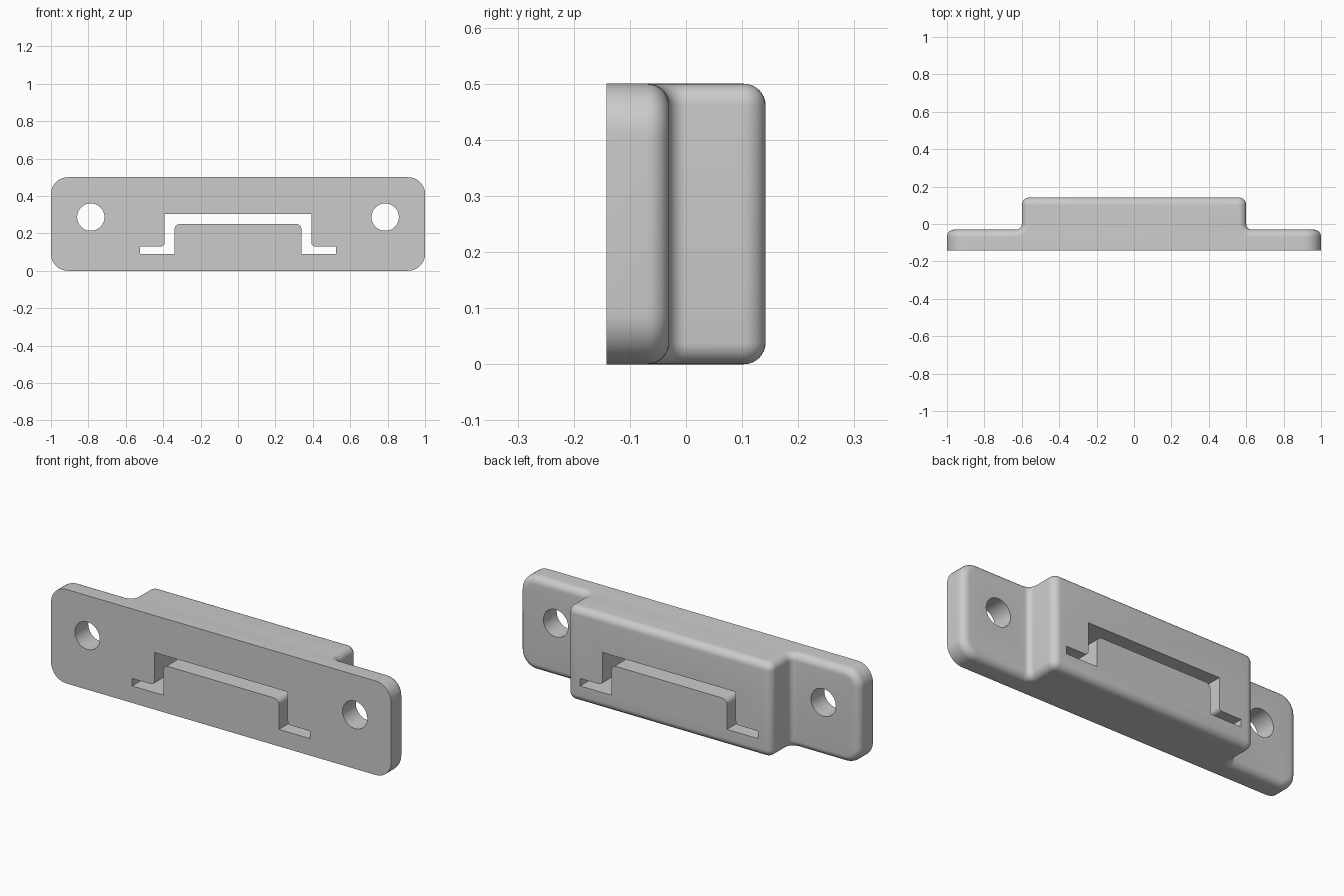
import bpy
import bmesh
import math
from mathutils import Vector

cube = bpy.data.objects.get("Cube")
if cube:
    bpy.data.objects.remove(cube, do_unlink=True)

FRONT, STEP, BACK = -0.142, -0.03, 0.142
HALF, BLOCK, HEIGHT = 1.0, 0.6, 0.5

grey = bpy.data.materials.new("light grey")
grey.use_nodes = True
colour = (0.6, 0.6, 0.6, 1)
grey.diffuse_color = colour
grey.node_tree.nodes["Principled BSDF"].inputs["Base Color"].default_value = colour


def add_object(name, bm):
    bmesh.ops.recalc_face_normals(bm, faces=bm.faces)
    mesh = bpy.data.meshes.new(name)
    bm.to_mesh(mesh)
    bm.free()
    mesh.materials.append(grey)
    obj = bpy.data.objects.new(name, mesh)
    bpy.context.collection.objects.link(obj)
    return obj


def prism(points, direction):
    """Closed polygon extruded along a vector."""
    bm = bmesh.new()
    face = bm.faces.new([bm.verts.new(p) for p in points])
    ext = bmesh.ops.extrude_face_region(bm, geom=[face])
    moved = [v for v in ext["geom"] if isinstance(v, bmesh.types.BMVert)]
    bmesh.ops.translate(bm, verts=moved, vec=direction)
    bmesh.ops.recalc_face_normals(bm, faces=bm.faces)
    return bm


def round_edges(bm, radius, segments, test):
    edges = [e for e in bm.edges if test(e)]
    bmesh.ops.bevel(bm, geom=edges, offset=radius, offset_type='OFFSET',
                    segments=segments, profile=0.5, affect='EDGES',
                    clamp_overlap=False)
    bm.normal_update()


def along(edge, axis):
    d = edge.verts[1].co - edge.verts[0].co
    return abs(d[axis]) > 0.999 * d.length


def middle(edge):
    return (edge.verts[0].co + edge.verts[1].co) / 2


def is_outline(face):
    n = face.normal
    return abs(n.y) < 0.01 and (abs(n.z) > 0.01 or
                                abs(face.calc_center_median().x) > 0.95)


# Stepped body: mounting plate with the raised block behind it
half = [(HALF, FRONT), (HALF, STEP), (BLOCK, STEP), (BLOCK, BACK)]
profile = half + [(-x, y) for x, y in reversed(half)]
bm = prism([(x, y, 0) for x, y in profile], (0, 0, HEIGHT))
# Plate corners
round_edges(bm, 0.09, 10,
            lambda e: along(e, 1) and abs(middle(e).x) > 0.95)
# Inner fillet and outer block edges
for y, radius in ((STEP, 0.03), (BACK, 0.041)):
    round_edges(bm, radius, 8, lambda e: along(e, 2) and
                abs(middle(e).y - y) < 0.001 and
                abs(abs(middle(e).x) - BLOCK) < 0.001)
# Soft rim all round the back
round_edges(bm, 0.039, 8, lambda e: len(e.link_faces) == 2 and
            is_outline(e.link_faces[0]) != is_outline(e.link_faces[1]) and
            middle(e).y > FRONT + 0.01)
body = add_object("bracket_body", bm)

# Slot cutter: a bridge shape with two low feet
slot_half = [(0.34, 0.25), (0.34, 0.09), (0.523, 0.09),
             (0.523, 0.13), (0.392, 0.13), (0.392, 0.303)]
slot = slot_half + [(-x, z) for x, z in reversed(slot_half)]
bm = prism([(x, -0.3, z) for x, z in slot], (0, 0.6, 0))
for x, z, radius in ((0.34, 0.25, 0.03), (0.392, 0.13, 0.02)):
    round_edges(bm, radius, 6, lambda e: along(e, 1) and
                abs(abs(middle(e).x) - x) < 0.001 and
                abs(middle(e).z - z) < 0.001)
cutters = [add_object("slot_cutter", bm)]

# Screw hole cutters
for side, label in ((1, "left"), (-1, "right")):
    ring = [2 * math.pi * i / 48 for i in range(48)]
    centre = Vector((side * 0.787, -0.3, 0.287))
    bm = prism([centre + 0.073 * Vector((math.cos(a), 0, math.sin(a)))
                for a in ring], (0, 0.6, 0))
    cutters.append(add_object(label + "_hole_cutter", bm))

# Cut the openings and remove the cutters
bpy.context.view_layer.objects.active = body
for cutter in cutters:
    cutter.hide_render = True
    mod = body.modifiers.new(cutter.name, 'BOOLEAN')
    mod.operation = 'DIFFERENCE'
    mod.solver = 'EXACT'
    mod.object = cutter
    bpy.ops.object.modifier_apply(modifier=mod.name)
    bpy.data.objects.remove(cutter, do_unlink=True)

# Smooth the fillets while keeping crisp edges
bpy.ops.object.select_all(action='DESELECT')
body.select_set(True)
bpy.ops.object.shade_smooth_by_angle(angle=math.radians(30))
